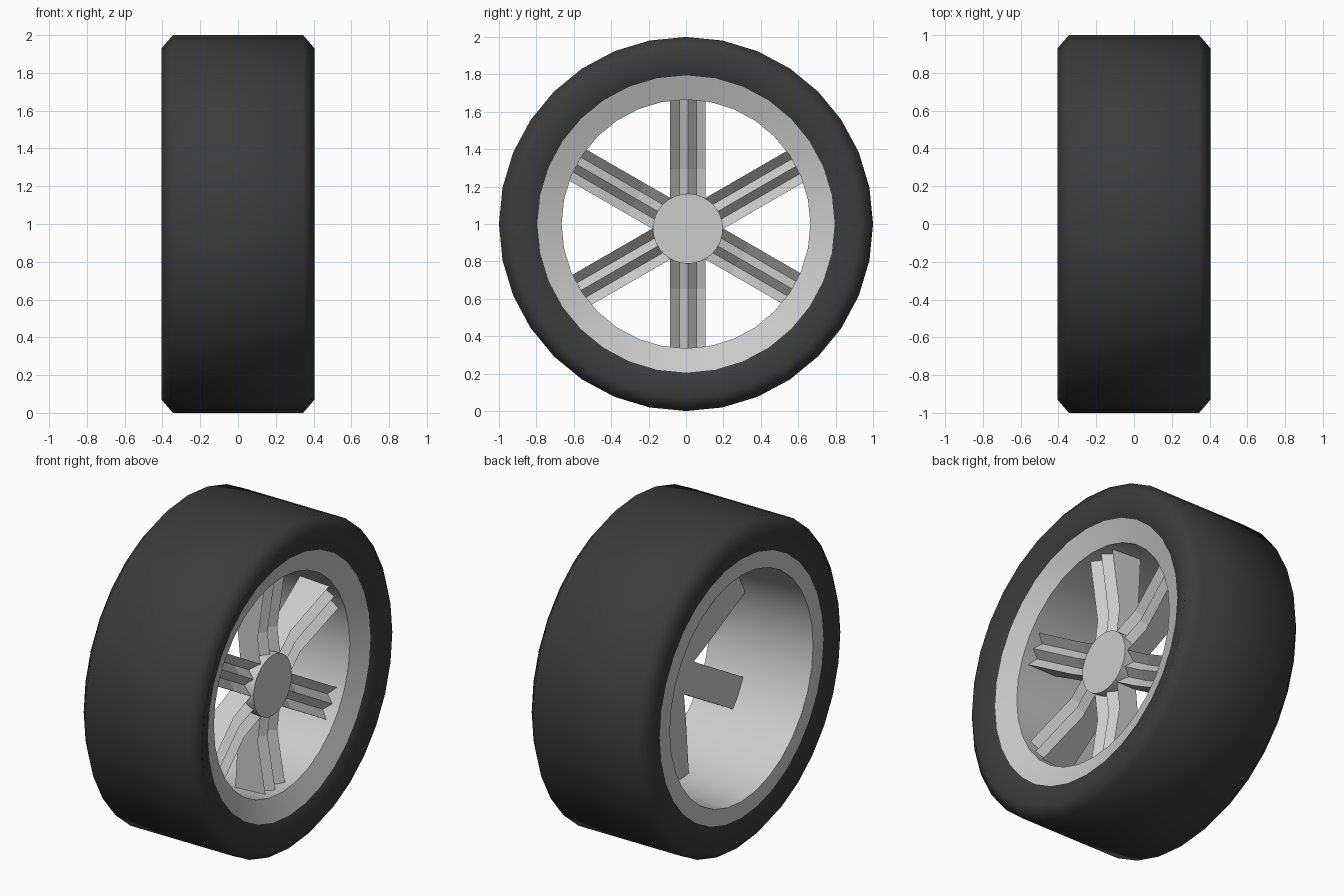
import bpy, bmesh
from math import sin, cos, pi, radians, sqrt

if "Cube" in bpy.data.objects:
    bpy.data.objects.remove(bpy.data.objects["Cube"])

SEGS = 32
AXLE_Z = 1.0
HUB_Y, HUB_Z = 0.01, -0.025     # hub sits slightly off the wheel axis


def finish(bm, name, mat=None, smooth=None):
    mesh = bpy.data.meshes.new(name)
    bm.to_mesh(mesh)
    bm.free()
    ob = bpy.data.objects.new(name, mesh)
    bpy.context.collection.objects.link(ob)
    ob.location.z = AXLE_Z
    if mat:
        mesh.materials.append(mat)
    if smooth:
        bpy.ops.object.select_all(action='DESELECT')
        bpy.context.view_layer.objects.active = ob
        ob.select_set(True)
        bpy.ops.object.shade_smooth_by_angle(angle=radians(smooth))
    return ob


def lathe(name, profile, mat=None, smooth=None, cy=0, cz=0, caps=False):
    """Revolve (x, radius) points, listed from +x to -x outside, round the x axis."""
    bm = bmesh.new()
    rings = [[bm.verts.new((x, cy + r * sin(2 * pi * i / SEGS), cz + r * cos(2 * pi * i / SEGS)))
              for i in range(SEGS)] for x, r in profile]
    for a, b in zip(rings, rings[1:]):
        for i in range(SEGS):
            j = (i + 1) % SEGS
            bm.faces.new((a[i], a[j], b[j], b[i]))
    if caps:
        bm.faces.new(rings[0])
        bm.faces.new(rings[-1])
        bmesh.ops.recalc_face_normals(bm, faces=bm.faces)
    else:
        # the first band of each open profile must look outwards to +x
        bm.normal_update()
        bm.faces.ensure_lookup_table()
        if bm.faces[0].normal.x < 0:
            bmesh.ops.reverse_faces(bm, faces=bm.faces)
    return finish(bm, name, mat, smooth)


rubber = bpy.data.materials.new("rubber")
rubber.diffuse_color = (0.045, 0.045, 0.045, 1)
rubber.use_nodes = True
rubber.node_tree.nodes["Principled BSDF"].inputs["Base Color"].default_value = rubber.diffuse_color

# Tyre: sidewalls, chamfered shoulders and tread
lathe("tyre", [(0.35, 0.795), (0.405, 0.93), (0.345, 1.0),
               (-0.345, 1.0), (-0.405, 0.93), (-0.38, 0.80)], rubber, smooth=70)

# Rim: dished front ring, tapering barrel, flat back ring
lathe("rim", [(0.35, 0.795), (0.30, 0.665), (-0.38, 0.70), (-0.38, 0.80)], smooth=30)

# Hub cap
lathe("hub", [(0.23, 0.187), (0.07, 0.187)], smooth=30, cy=HUB_Y, cz=HUB_Z, caps=True)

# Spokes: W-shaped front, flat back, bent once along their length
ZIGZAG = [(-0.095, 0), (-0.045, -0.05), (0, 0), (0.045, -0.05), (0.095, 0)]
STATIONS = [(0.10, 0.222, 0.08), (0.32, 0.195, 0.06), (None, 0.25, 0.04)]  # distance, front x, back x


def reach(dy, dz, w, radius):
    """Distance along the spoke where it meets the barrel."""
    py, pz = HUB_Y - dz * w, HUB_Z + dy * w
    b = py * dy + pz * dz
    return -b + sqrt(b * b - (py * py + pz * pz - radius * radius))


for k in range(6):
    a = pi / 2 + k * pi / 3
    dy, dz = cos(a), sin(a)
    bm = bmesh.new()
    loops = []
    for dist, front, back in STATIONS:
        section = [(w, front + h) for w, h in ZIGZAG] + [(0.095, back), (-0.095, back)]
        loop = []
        for w, x in section:
            d = dist if dist else reach(dy, dz, w, 0.682)
            loop.append(bm.verts.new((x, HUB_Y + dy * d - dz * w, HUB_Z + dz * d + dy * w)))
        loops.append(loop)
    for p, q in zip(loops, loops[1:]):
        n = len(p)
        for i in range(n):
            j = (i + 1) % n
            bm.faces.new((p[i], p[j], q[j], q[i]))
    bm.faces.new(loops[0])
    bm.faces.new(loops[-1])
    bmesh.ops.recalc_face_normals(bm, faces=bm.faces)
    finish(bm, f"spoke_{k + 1}")
